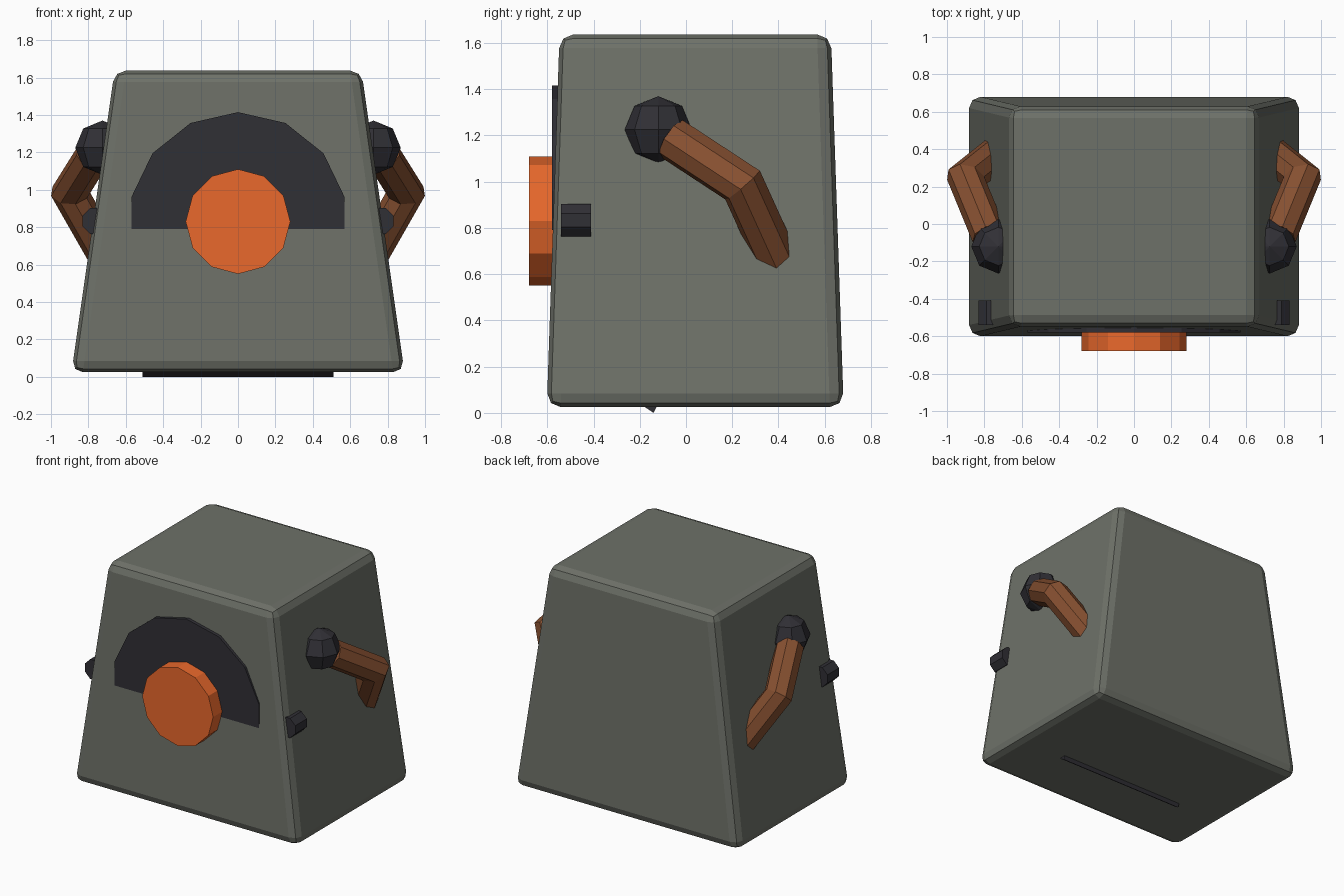
import bpy, bmesh
from math import sin, cos, pi
from mathutils import Vector

if "Cube" in bpy.data.objects:
    bpy.data.objects.remove(bpy.data.objects["Cube"])


def material(name, rgb):
    m = bpy.data.materials.new(name)
    m.diffuse_color = (*rgb, 1)
    m.use_nodes = True
    m.node_tree.nodes["Principled BSDF"].inputs["Base Color"].default_value = m.diffuse_color
    return m


GREY = material("grey_green", (0.155, 0.165, 0.14))
DARK = material("charcoal", (0.03, 0.029, 0.036))
ORANGE = material("orange", (0.82, 0.14, 0.025))
BROWN = material("rust_brown", (0.24, 0.08, 0.03))


def add_object(name, bm, mat):
    bmesh.ops.recalc_face_normals(bm, faces=bm.faces)
    me = bpy.data.meshes.new(name)
    bm.to_mesh(me)
    bm.free()
    me.materials.append(mat)
    ob = bpy.data.objects.new(name, me)
    bpy.context.collection.objects.link(ob)
    return ob


def prism(name, points, offset, mat):
    """Solid made by sweeping a closed outline along an offset."""
    bm = bmesh.new()
    face = bm.faces.new([bm.verts.new(p) for p in points])
    res = bmesh.ops.extrude_face_region(bm, geom=[face], use_keep_orig=True)
    moved = [v for v in res["geom"] if isinstance(v, bmesh.types.BMVert)]
    bmesh.ops.translate(bm, verts=moved, vec=offset)
    return add_object(name, bm, mat)


def polygon(cx, cz, r, n, y, start=0.0):
    """Regular outline facing the front."""
    return [(cx + r * sin(start + 2 * pi * i / n), y,
             cz + r * cos(start + 2 * pi * i / n)) for i in range(n)]


def tube_mesh(bm, path, r, sides):
    """Round tube with mitred joints along a path."""
    pts = [Vector(p) for p in path]
    dirs = [(b - a).normalized() for a, b in zip(pts, pts[1:])]
    side = dirs[0].cross(Vector((0, 0, 1))).normalized()
    up = side.cross(dirs[0])
    ring = [pts[0] + r * (side * cos(a) + up * sin(a))
            for a in (2 * pi * i / sides for i in range(sides))]
    rings = [[bm.verts.new(p) for p in ring]]
    for i in range(1, len(pts)):
        d = dirs[i - 1]
        n = d if i == len(pts) - 1 else (d + dirs[i]).normalized()
        ring = [p + d * ((pts[i] - p).dot(n) / d.dot(n)) for p in ring]
        rings.append([bm.verts.new(p) for p in ring])
    for a, b in zip(rings, rings[1:]):
        for i in range(sides):
            j = (i + 1) % sides
            bm.faces.new((a[i], a[j], b[j], b[i]))
    bm.faces.new(rings[0])
    bm.faces.new(rings[-1])


# tapered body with chamfered edges
bm = bmesh.new()
bmesh.ops.create_cube(bm, size=2)
for v in bm.verts:
    top = v.co.z > 0
    hx, hy = (0.66, 0.587) if top else (0.89, 0.642)
    v.co = (v.co.x * hx, 0.04 + v.co.y * hy, 1.637 if top else 0.025)
body = add_object("body", bm, GREY)
bev = body.modifiers.new("edge_bevel", "BEVEL")
bev.width = 0.06
bev.segments = 2

# dark half-disc panel on the front, cut flat underneath
arc = [p for p in polygon(0, 0.83, 0.585, 14, -0.579, -6 * pi / 7) if p[2] > 0.9]
outline = [(arc[0][0], -0.579, 0.79)] + arc + [(arc[-1][0], -0.579, 0.79)]
prism("front_panel", outline, (0, 0.1, 0), DARK)

# orange nose disc
prism("nose_disc", polygon(0, 0.83, 0.28, 12, -0.68), (0, 0.2, 0), ORANGE)

# thin ridge under the base
prism("base_ridge", [(-0.51, -0.2, 0.04), (-0.51, -0.14, 0.0), (-0.51, -0.12, 0.04)],
      (1.02, 0, 0), DARK)

for s, label in ((1, "right"), (-1, "left")):
    # small side peg
    prism("side_peg_" + label, polygon(s * 0.76, 0.833, 0.076, 8, -0.54, pi / 8),
          (0, 0.13, 0), DARK)

    # faceted shoulder ball
    bm = bmesh.new()
    bmesh.ops.create_uvsphere(bm, u_segments=8, v_segments=4, radius=0.145)
    bmesh.ops.translate(bm, verts=bm.verts, vec=(s * 0.725, -0.12, 1.225))
    add_object("shoulder_" + label, bm, DARK)

    # bent arm running back into the body
    bm = bmesh.new()
    tube_mesh(bm, [(s * 0.775, -0.06, 1.185), (s * 0.90, 0.245, 0.985),
                   (s * 0.68, 0.42, 0.60)], 0.095, 8)
    add_object("arm_" + label, bm, BROWN)
